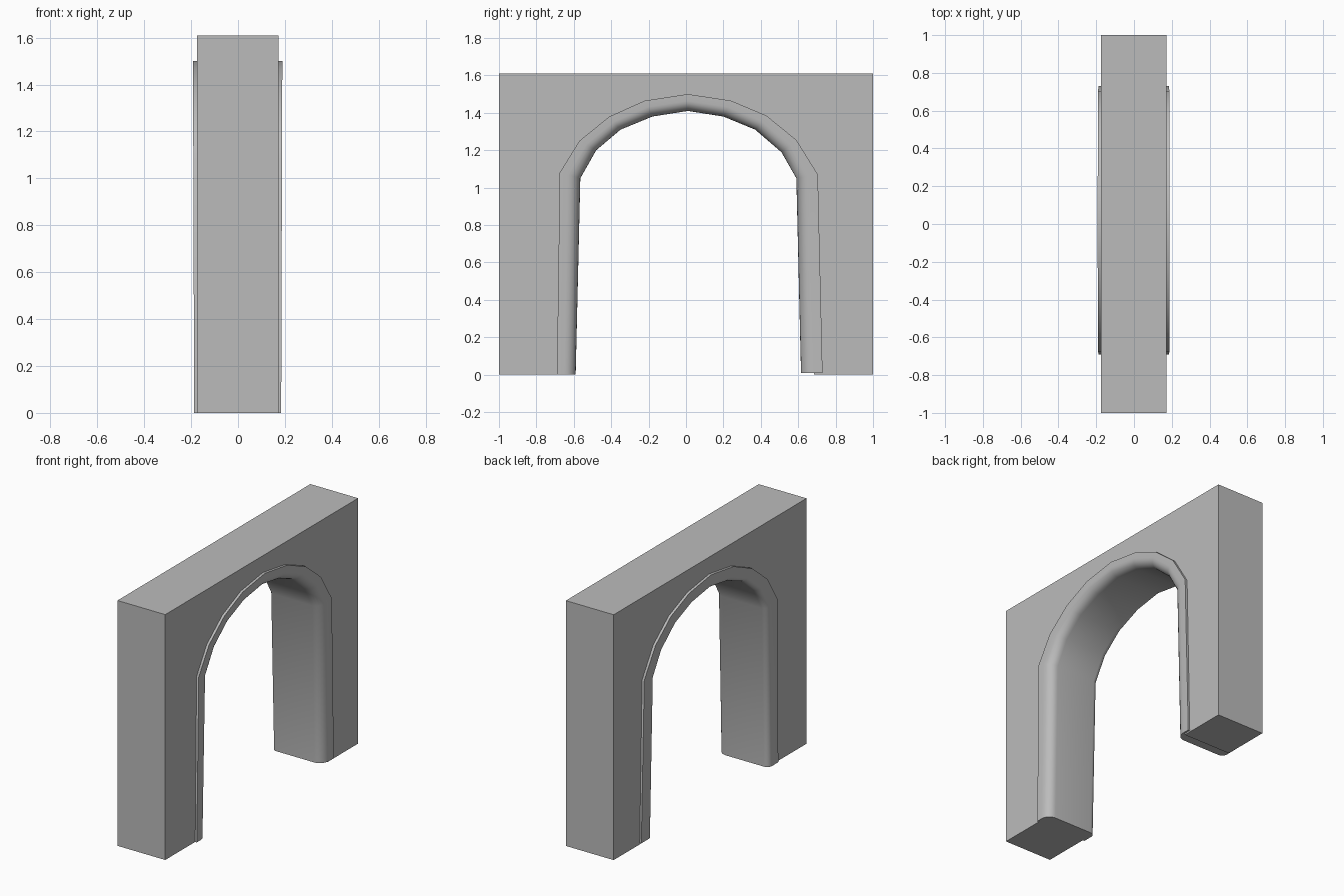
import bpy, bmesh, math
from mathutils import Vector

cube = bpy.data.objects.get("Cube")
if cube:
    bpy.data.objects.remove(cube)

stone = bpy.data.materials.new("grey_stone")
stone.use_nodes = True
stone.diffuse_color = (0.5, 0.5, 0.5, 1)
stone.node_tree.nodes["Principled BSDF"].inputs["Base Color"].default_value = (0.5, 0.5, 0.5, 1)

# Arch outlines in (y, z), from the front jamb over the crown to the rear jamb
OUTER = [(-0.69, 0), (-0.675, 1.08), (-0.57, 1.25), (-0.41, 1.38), (-0.22, 1.465), (0.01, 1.5),
         (0.24, 1.465), (0.43, 1.385), (0.59, 1.255), (0.705, 1.07), (0.73, 0.01)]
INNER = [(-0.59, 0), (-0.565, 1.05), (-0.48, 1.2), (-0.35, 1.31), (-0.18, 1.38), (0.01, 1.41),
         (0.2, 1.38), (0.37, 1.31), (0.51, 1.19), (0.59, 1.05), (0.615, 0.01)]


def between(t):
    return [Vector(a).lerp(Vector(b), t) for a, b in zip(OUTER, INNER)]


def make_object(name, bm):
    bmesh.ops.recalc_face_normals(bm, faces=bm.faces)
    mesh = bpy.data.meshes.new(name)
    bm.to_mesh(mesh)
    bm.free()
    mesh.materials.append(stone)
    obj = bpy.data.objects.new(name, mesh)
    bpy.context.collection.objects.link(obj)
    return obj


# Wall: slab with an arched opening hidden behind the trim
opening = between(0.4)
opening[0].y = opening[-1].y = 0
outline = [(-1, 0)] + [tuple(p) for p in opening] + [(1, 0), (1, 1.61), (-1, 1.61)]
bm = bmesh.new()
face = bm.faces.new([bm.verts.new((-0.175, y, z)) for y, z in outline])
ext = bmesh.ops.extrude_face_region(bm, geom=[face])
verts = [v for v in ext["geom"] if isinstance(v, bmesh.types.BMVert)]
bmesh.ops.translate(bm, verts=verts, vec=(0.347, 0, 0))
make_object("wall", bm)

# Trim: rounded section swept between the two outlines, as (x, share of depth)
DEPTH, STEPS = 0.1, 6


def corner(x_edge, radius):
    side = math.copysign(1, x_edge)
    points = []
    for i in range(STEPS + 1):
        a = i / STEPS * math.pi / 2
        points.append((x_edge - side * radius * (1 - math.sin(math.pi / 2 - a)),
                       1 - radius / DEPTH * (1 - math.sin(a))))
    return points


section = ([(0.184, 0)] + corner(0.184, 0.06)
           + corner(-0.187, 0.035)[::-1] + [(-0.187, 0)])
bm = bmesh.new()
rows = [[bm.verts.new((x * (1 + 0.018 * p.y), p.x, p.y)) for p in between(t)] for x, t in section]
for k, row in enumerate(rows):
    following = rows[(k + 1) % len(rows)]
    for i in range(len(row) - 1):
        bm.faces.new((row[i], row[i + 1], following[i + 1], following[i]))
for end in (0, -1):
    bm.faces.new([row[end] for row in rows])
trim = make_object("arch_trim", bm)

bpy.ops.object.select_all(action="DESELECT")
trim.select_set(True)
bpy.context.view_layer.objects.active = trim
bpy.ops.object.shade_smooth_by_angle(angle=math.radians(40))
